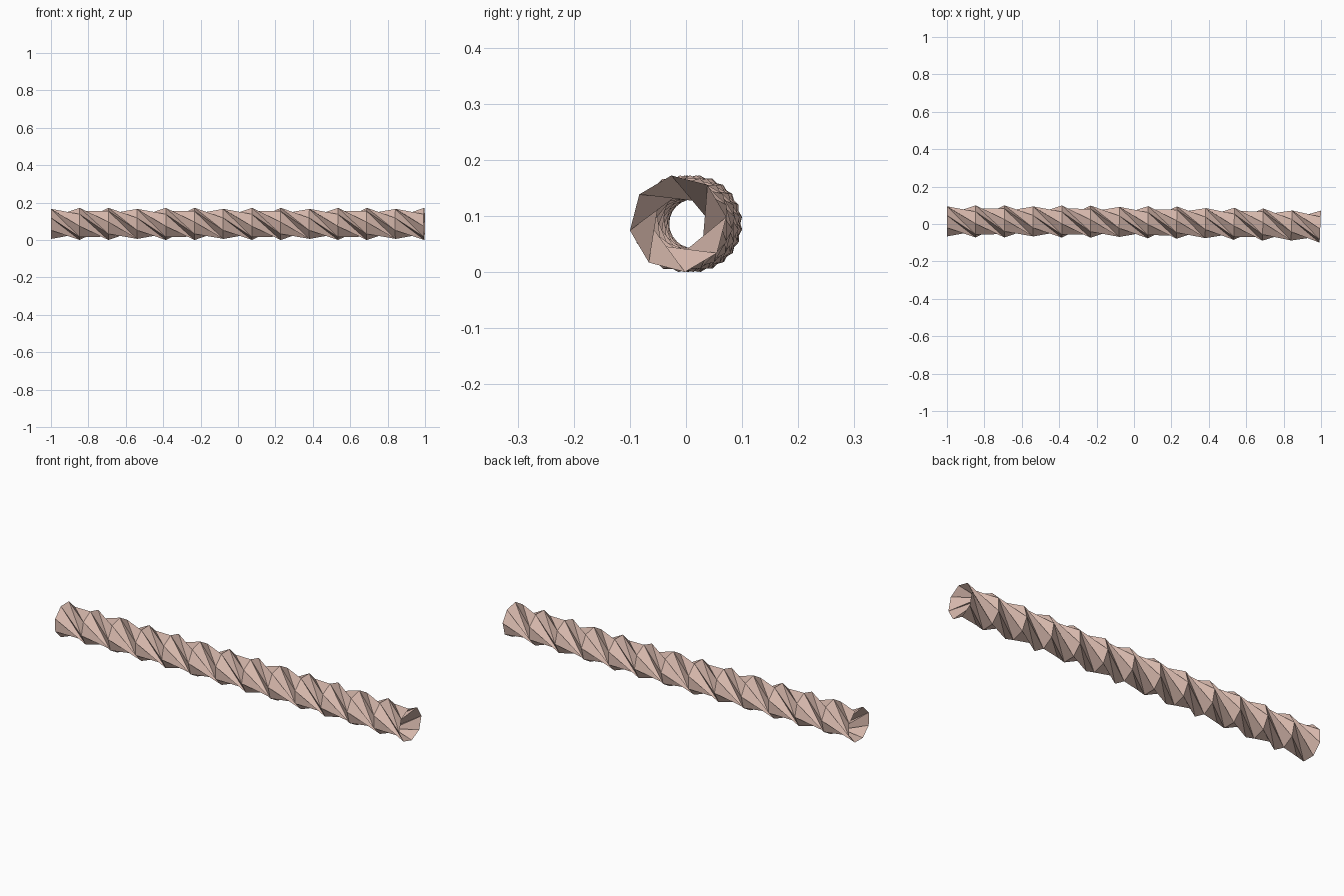
import bpy, bmesh, math
from mathutils import Vector

if "Cube" in bpy.data.objects:
    bpy.data.objects.remove(bpy.data.objects["Cube"])

SIDES, BAYS = 8, 13           # octagonal rings, twisted bays between them
RADIUS, MID_Z = 0.0868, 0.086
TWIST = math.radians(75)      # mountain fold turn per bay (valley fold is 120)
END_ANGLE = math.radians(98)  # angle of a corner on the right end ring
LENGTH = 1.996


def ring(bm, k):
    """Octagon across the gently bending centreline."""
    t = k / BAYS
    centre = Vector((-1 + LENGTH * t, 0.014 - 0.028 * t ** 3, MID_Z))
    slope = -0.042 * t ** 2
    side = Vector((-slope, 1, 0)).normalized()
    up = Vector((0, 0, 1))
    start = END_ANGLE + (k - BAYS) * TWIST
    verts = []
    for i in range(SIDES):
        a = start + i * math.tau / SIDES
        verts.append(bm.verts.new(centre + RADIUS * (math.cos(a) * side + math.sin(a) * up)))
    return verts


# Folded, twisted tube, open at both ends
bm = bmesh.new()
rings = [ring(bm, k) for k in range(BAYS + 1)]
for v, w in zip(rings, rings[1:]):
    for i in range(SIDES):
        j = (i + 1) % SIDES
        bm.faces.new((v[i], v[j], w[j]))
        bm.faces.new((v[i], w[j], w[i]))

mesh = bpy.data.meshes.new("twisted_tube")
bm.to_mesh(mesh)
bm.free()
tube = bpy.data.objects.new("twisted_tube", mesh)
bpy.context.collection.objects.link(tube)

# Dusty pink paper
mat = bpy.data.materials.new("dusty_pink")
mat.diffuse_color = (0.72, 0.51, 0.44, 1)
mat.use_nodes = True
mat.node_tree.nodes["Principled BSDF"].inputs["Base Color"].default_value = mat.diffuse_color
mesh.materials.append(mat)
